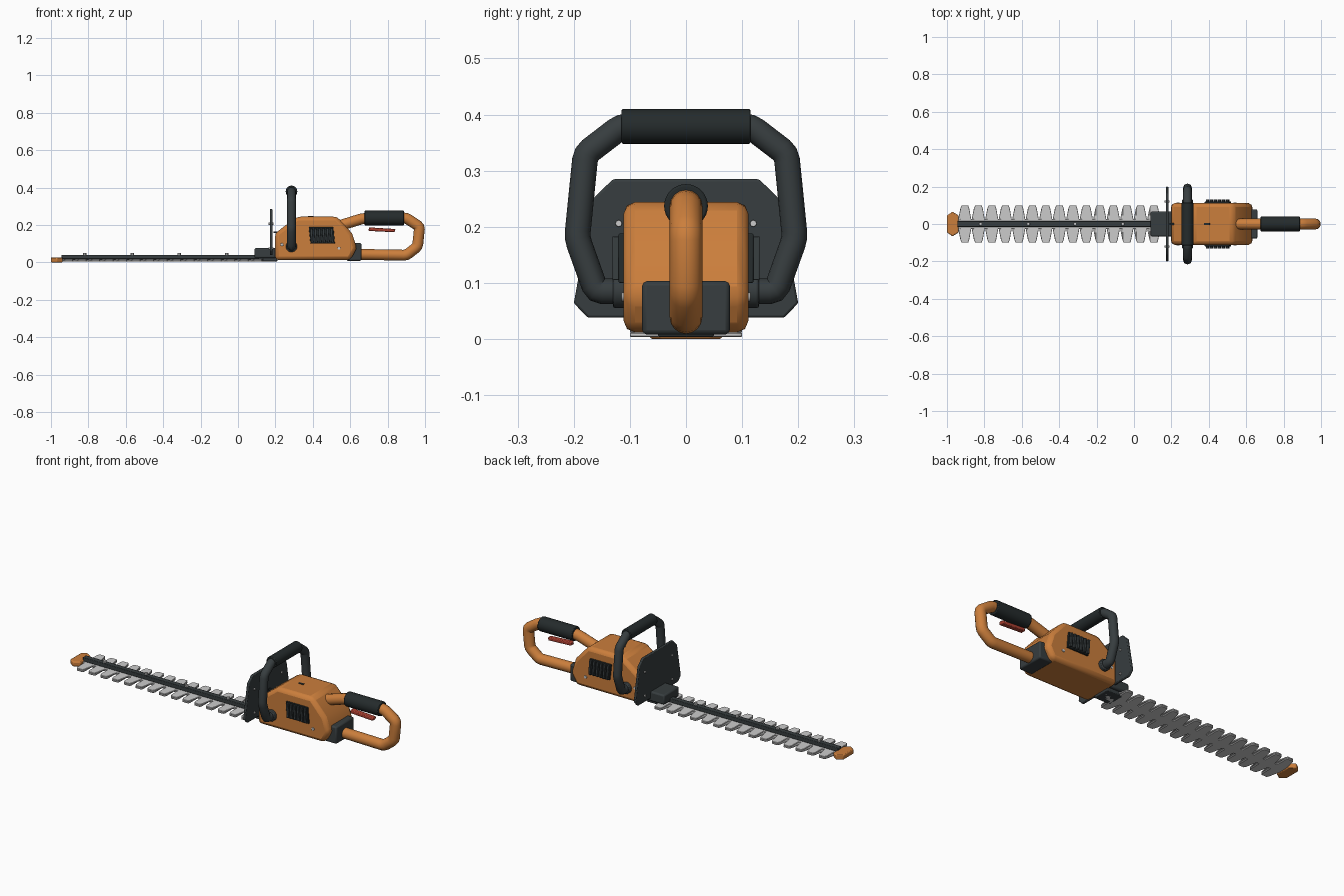
import bpy, bmesh, math
from mathutils import Vector, Matrix

if "Cube" in bpy.data.objects:
    bpy.data.objects.remove(bpy.data.objects["Cube"])


def material(name, rgb):
    m = bpy.data.materials.new(name)
    m.diffuse_color = (*rgb, 1)
    m.use_nodes = True
    m.node_tree.nodes["Principled BSDF"].inputs["Base Color"].default_value = m.diffuse_color
    return m


ORANGE = material("orange", (0.6, 0.21, 0.045))
DARK = material("dark", (0.038, 0.047, 0.05))
RUBBER = material("rubber", (0.018, 0.024, 0.025))
RED = material("red", (0.4, 0.05, 0.03))


def finish(ob, mat=None, bevel=0, segments=2):
    if mat:
        ob.data.materials.append(mat)
    if bevel:
        b = ob.modifiers.new("bevel", "BEVEL")
        b.width, b.segments, b.limit_method = bevel, segments, "ANGLE"
    bpy.ops.object.select_all(action="DESELECT")
    ob.select_set(True)
    bpy.context.view_layer.objects.active = ob
    bpy.ops.object.shade_smooth_by_angle(angle=math.radians(30))
    return ob


def prism(name, pts, plane, lo, hi, mat=None, bevel=0, segments=2):
    """Extrude a 2D outline lying in the xy, xz or yz plane from lo to hi."""
    place = {"xy": lambda a, b, h: (a, b, h),
             "xz": lambda a, b, h: (a, h, b),
             "yz": lambda a, b, h: (h, a, b)}[plane]
    bm = bmesh.new()
    f = bm.faces.new([bm.verts.new(place(a, b, lo)) for a, b in pts])
    out = bmesh.ops.extrude_face_region(bm, geom=[f])["geom"]
    move = Vector(place(0, 0, hi - lo))
    bmesh.ops.translate(bm, vec=move, verts=[v for v in out if isinstance(v, bmesh.types.BMVert)])
    bmesh.ops.recalc_face_normals(bm, faces=bm.faces)
    me = bpy.data.meshes.new(name)
    bm.to_mesh(me)
    bm.free()
    ob = bpy.data.objects.new(name, me)
    bpy.context.collection.objects.link(ob)
    return finish(ob, mat, bevel, segments)


def box(name, x, y, z, mat=None, bevel=0, segments=2):
    pts = [(x[0], y[0]), (x[1], y[0]), (x[1], y[1]), (x[0], y[1])]
    return prism(name, pts, "xy", z[0], z[1], mat, bevel, segments)


def rod(name, centre, axis, r, length, mat=None, bevel=0, sides=32):
    rot = Vector((0, 0, 1)).rotation_difference(Vector(axis)).to_euler()
    bpy.ops.mesh.primitive_cylinder_add(vertices=sides, radius=r, depth=length,
                                        location=centre, rotation=rot)
    ob = bpy.context.object
    ob.name = name
    return finish(ob, mat, bevel)


def tube(name, path, r, mat, fillet=0.018):
    """Round tube along a path with slightly softened corners."""
    p = [Vector(q) for q in path]
    pts = [p[0]]
    for a, b, c in zip(p, p[1:], p[2:]):
        s, e = b + (a - b).normalized() * fillet, b + (c - b).normalized() * fillet
        pts += [s, (s + e) / 4 + b / 2, e]
    pts.append(p[-1])
    cu = bpy.data.curves.new(name, "CURVE")
    cu.dimensions = "3D"
    cu.bevel_depth, cu.bevel_resolution, cu.use_fill_caps = r, 6, True
    sp = cu.splines.new("POLY")
    sp.points.add(len(pts) - 1)
    for q, v in zip(sp.points, pts):
        q.co = (*v, 1)
    ob = bpy.data.objects.new(name, cu)
    bpy.context.collection.objects.link(ob)
    bpy.ops.object.select_all(action="DESELECT")
    ob.select_set(True)
    bpy.context.view_layer.objects.active = ob
    bpy.ops.object.convert(target="MESH")
    return finish(bpy.context.object, mat)


def mirrored(half):
    return half + [(-a, b) for a, b in reversed(half)]


# Two toothed cutting blades, one shifted along the other
def blade(name, shift, lean, z0, z1):
    pitch, first, n = 0.0722, -0.905, 15
    top = [(-0.945, 0.022)]
    for i in range(n):
        x = first + i * pitch + shift
        top += [(x - 0.027, 0.026), (x - 0.025 + lean, 0.085), (x - 0.018 + lean, 0.1),
                (x + 0.016 + lean, 0.1), (x + 0.021 + lean, 0.088), (x + 0.031, 0.026)]
    top.append((0.2, 0.022))
    outline = top + [(x, -y) for x, y in reversed(top)]
    prism(name, outline, "xy", z0, z1, bevel=0.0015, segments=1)


blade("upper_blade", 0.004, -0.002, 0.012, 0.019)
blade("lower_blade", -0.008, 0.01, 0.004, 0.0112)

# Blade bar, bolts and tip guard
box("blade_bar", (-0.945, 0.12), (-0.015, 0.015), (0.018, 0.04), DARK, 0.003)
for x in (-0.82, -0.565, -0.315, -0.06):
    rod("bar_bolt", (x, 0, 0.043), (0, 0, 1), 0.009, 0.016, None, 0.002, 12)
prism("tip_guard", [(-1, -0.045), (-0.97, -0.066), (-0.938, -0.045), (-0.938, 0.045),
                    (-0.97, 0.066), (-1, 0.045)], "xy", 0, 0.027, ORANGE, 0.005)

# Gearbox under the shield
box("gearbox", (0.088, 0.23), (-0.067, 0.067), (0.022, 0.076), DARK, 0.008)
box("gearbox_base", (0.11, 0.21), (-0.05, 0.05), (0.004, 0.03), DARK, 0.004)

# Hand shield with bolts
prism("hand_shield", mirrored([(0.175, 0.038), (0.2, 0.064), (0.166, 0.25), (0.13, 0.285)]),
      "yz", 0.17, 0.184, DARK, 0.004)
for s in (-1, 1):
    for z in (0.074, 0.206):
        rod("shield_bolt", (0.177, s * 0.12, z), (1, 0, 0), 0.006, 0.026, None, 0.001, 12)

# Motor housing
prism("motor_housing", [(0.198, 0.012), (0.6, 0.012), (0.636, 0.075), (0.61, 0.155),
                        (0.53, 0.244), (0.315, 0.244), (0.198, 0.155)],
      "xz", -0.111, 0.111, ORANGE, 0.02, 2)
box("rear_block", (0.58, 0.66), (-0.078, 0.078), (0.008, 0.103), DARK, 0.008)
for x in (0.205, 0.39):
    z = 0.163 if x < 0.3 else 0.244
    box("top_slot", (x - 0.015, x + 0.015), (-0.006, 0.006), (z - 0.006, z + 0.003), RUBBER, 0.001)

# Side vents and housing screws
for s in (-1, 1):
    def side(a, b):
        return tuple(sorted((s * a, s * b)))
    prism("vent_panel", [(0.378, 0.188), (0.388, 0.1), (0.518, 0.1), (0.51, 0.188)],
          "xz", *side(0.105, 0.12), RUBBER, 0.002)
    for i in range(6):
        x = 0.385 + i * 0.0215
        prism("vent_slat", [(x, 0.183), (x + 0.006, 0.105), (x + 0.018, 0.105), (x + 0.012, 0.183)],
              "xz", *side(0.115, 0.131), DARK, 0.0015)
    for x, z in ((0.235, 0.095), (0.54, 0.075)):
        rod("housing_screw", (x, s * 0.111, z), (0, 1, 0), 0.008, 0.008, None, 0.001, 12)

# Front loop handle with mounts and grip
loop = [(0.09, 0.085), (0.16, 0.085), (0.194, 0.18), (0.179, 0.33), (0.115, 0.379)]
tube("front_handle", [(0.286, a, b) for a, b in mirrored(loop)], 0.023, DARK, 0.012)
for s in (-1, 1):
    rod("handle_mount", (0.286, s * 0.115, 0.085), (0, 1, 0), 0.03, 0.03, DARK, 0.004)
rod("front_grip", (0.286, 0, 0.379), (0, 1, 0), 0.031, 0.23, RUBBER, 0.003)

# Rear D handle with grip and trigger
tube("rear_handle", [(x, 0, z) for x, z in
                     [(0.53, 0.192), (0.665, 0.234), (0.9, 0.237), (0.971, 0.19),
                      (0.96, 0.085), (0.9, 0.038), (0.62, 0.043)]], 0.029, ORANGE, 0.014)
rod("rear_grip", (0.782, 0, 0.237), (1, 0, 0), 0.039, 0.212, RUBBER, 0.004)
prism("trigger", [(0.7, 0.187), (0.698, 0.168), (0.838, 0.161), (0.842, 0.178)],
      "xz", -0.014, 0.014, RED, 0.004)
